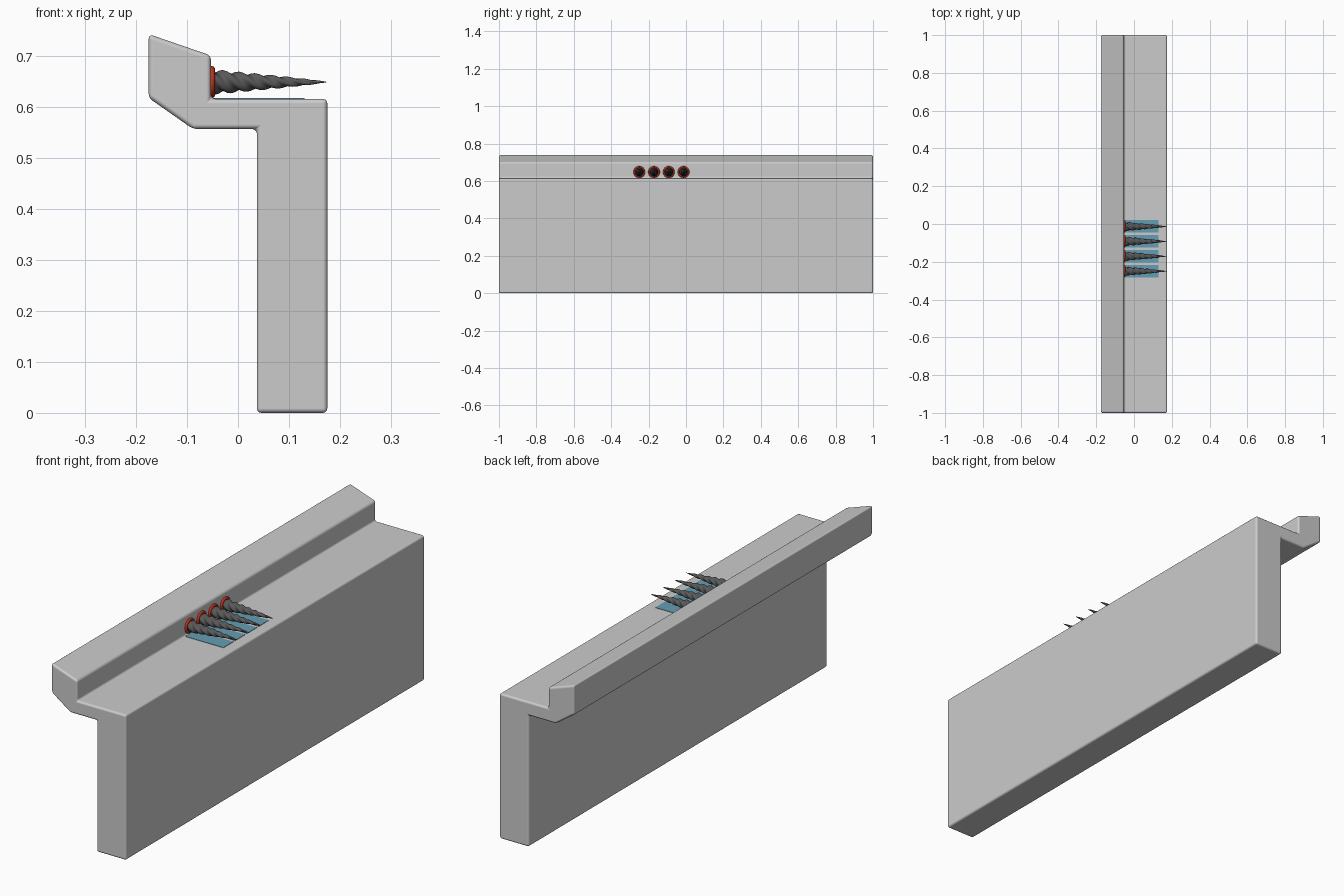
import bpy, bmesh, math
from mathutils import Matrix

cube = bpy.data.objects.get("Cube")
if cube:
    bpy.data.objects.remove(cube, do_unlink=True)


def material(name, rgb):
    m = bpy.data.materials.new(name)
    m.use_nodes = True
    m.diffuse_color = (*rgb, 1)
    m.node_tree.nodes["Principled BSDF"].inputs["Base Color"].default_value = (*rgb, 1)
    return m


stone = material("pale grey", (0.6, 0.6, 0.6))
steel = material("dark grey", (0.1, 0.1, 0.1))
red = material("red", (0.55, 0.03, 0.01))
blue = material("blue", (0.13, 0.34, 0.46))


def finish(name, bm, mat, angle=40):
    bmesh.ops.recalc_face_normals(bm, faces=bm.faces)
    mesh = bpy.data.meshes.new(name)
    bm.to_mesh(mesh)
    bm.free()
    mesh.materials.append(mat)
    obj = bpy.data.objects.new(name, mesh)
    bpy.context.collection.objects.link(obj)
    bpy.ops.object.select_all(action="DESELECT")
    obj.select_set(True)
    bpy.context.view_layer.objects.active = obj
    bpy.ops.object.shade_smooth_by_angle(angle=math.radians(angle))
    return obj


# Wall with a raised lip, extruded along its length
profile = [(0.037, 0), (0.175, 0), (0.175, 0.615), (-0.053, 0.615), (-0.053, 0.7),
           (-0.175, 0.742), (-0.175, 0.617), (-0.088, 0.556), (0.037, 0.556)]
bm = bmesh.new()
end = bm.faces.new([bm.verts.new((x, -1, z)) for x, z in profile])
ext = bmesh.ops.extrude_face_region(bm, geom=[end], use_keep_orig=True)
new_verts = [g for g in ext["geom"] if isinstance(g, bmesh.types.BMVert)]
bmesh.ops.translate(bm, verts=new_verts, vec=(0, 2, 0))
wall = finish("wall", bm, stone)
bevel = wall.modifiers.new("soft_edges", "BEVEL")
bevel.width = 0.009
bevel.segments = 3
bevel.limit_method = "ANGLE"
bevel.angle_limit = math.radians(15)
bevel.harden_normals = True

BASE, TIP, AXIS_Z = -0.053, 0.175, 0.648


# Tapered horn with three twisting lobes
def spike(name, y):
    bm = bmesh.new()
    rings, sides = 64, 24
    loops = []
    for i in range(rings):
        t = i / rings
        radius = 0.022 * (1 - t) ** 0.8
        loop = []
        for k in range(sides):
            a = math.tau * k / sides
            r = radius * (1 + 0.16 * math.cos(3 * a))
            turn = a + t * math.tau * 2.4
            loop.append(bm.verts.new((BASE + t * (TIP - BASE), y + r * math.cos(turn),
                                      AXIS_Z + r * math.sin(turn))))
        loops.append(loop)
    for a, b in zip(loops, loops[1:]):
        for k in range(sides):
            n = (k + 1) % sides
            bm.faces.new((a[k], a[n], b[n], b[k]))
    tip = bm.verts.new((TIP, y, AXIS_Z))
    for k in range(sides):
        bm.faces.new((loops[-1][k], loops[-1][(k + 1) % sides], tip))
    bm.faces.new(loops[0])
    finish(name, bm, steel, 60)


# Round collar where a horn meets the lip
def collar(name, y):
    bpy.ops.mesh.primitive_torus_add(
        major_radius=0.0255, minor_radius=0.006, major_segments=32, minor_segments=10,
        location=(BASE + 0.002, y, AXIS_Z), rotation=(0, math.pi / 2, 0))
    obj = bpy.context.object
    obj.name = name
    obj.data.materials.append(red)
    bpy.ops.object.shade_smooth_by_angle(angle=math.radians(60))


# Thin panel lying on the ledge below a horn
def panel(name, y):
    bm = bmesh.new()
    place = Matrix.Translation((0.04, y, 0.615)) @ Matrix.Diagonal((0.18, 0.066, 0.003, 1))
    bmesh.ops.create_cube(bm, size=1, matrix=place)
    finish(name, bm, blue)


for i in range(4):
    y = -0.25 + i * 0.079
    spike(f"spike_{i + 1}", y)
    collar(f"spike_collar_{i + 1}", y)
    panel(f"floor_panel_{i + 1}", y)
